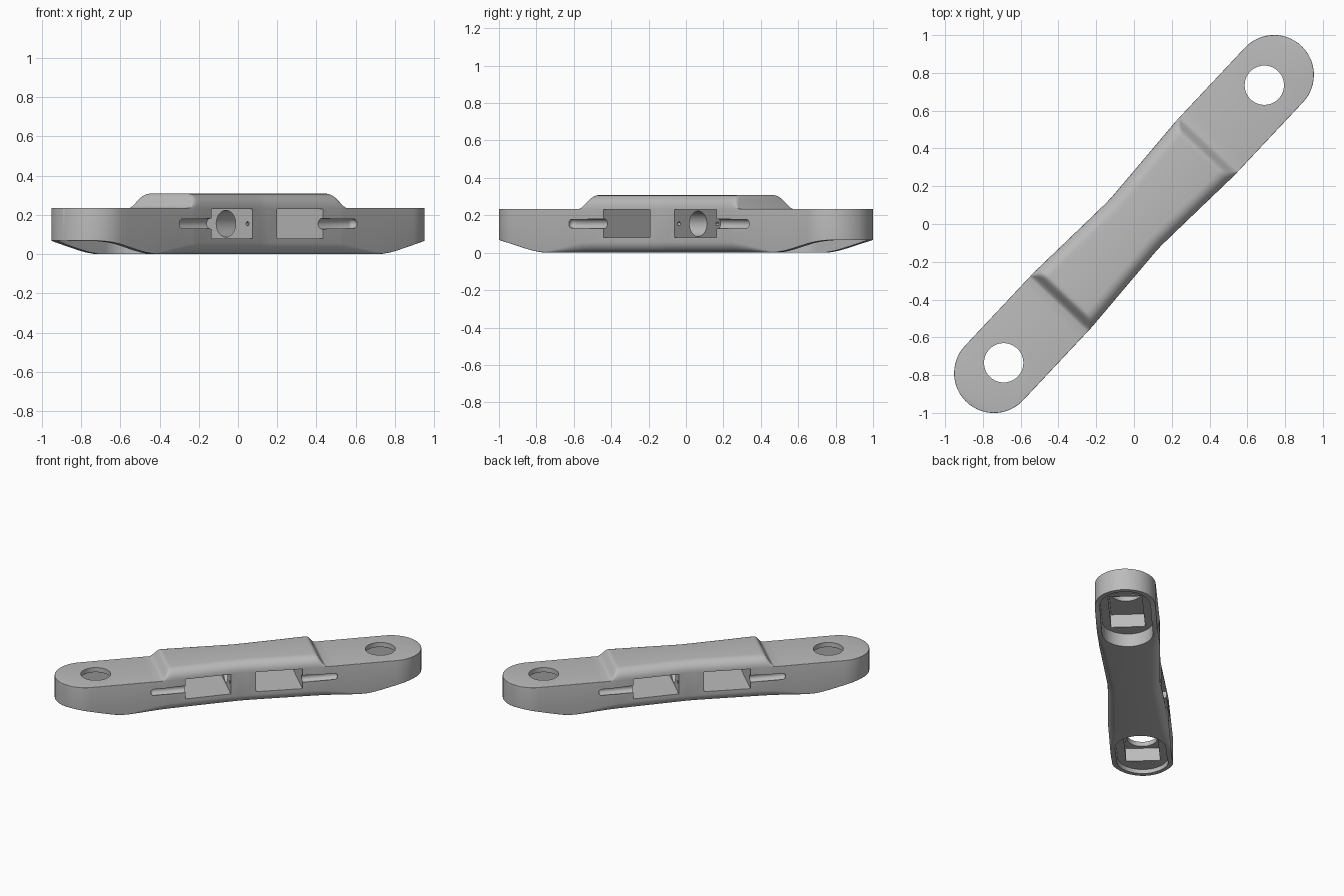
import bpy, bmesh, math
from mathutils import Matrix, Vector

cube = bpy.data.objects.get("Cube")
if cube:
    bpy.data.objects.remove(cube, do_unlink=True)

ANGLE = math.radians(46.8)   # heading of the arm in plan
R = 0.211                    # end radius
END = 1.083                  # centre of the rounded end
LOW, HIGH = 0.235, 0.308     # top of the ends and of the raised middle

grey = bpy.data.materials.new("mid grey")
grey.use_nodes = True
colour = (0.5, 0.5, 0.5, 1)
grey.diffuse_color = colour
grey.node_tree.nodes["Principled BSDF"].inputs["Base Color"].default_value = colour


def smooth(a, b, x):
    t = min(1, max(0, (x - a) / (b - a)))
    return t * t * (3 - 2 * t)


def add_object(name, bm):
    bmesh.ops.recalc_face_normals(bm, faces=bm.faces)
    mesh = bpy.data.meshes.new(name)
    bm.to_mesh(mesh)
    bm.free()
    mesh.materials.append(grey)
    ob = bpy.data.objects.new(name, mesh)
    bpy.context.collection.objects.link(ob)
    return ob


def section(u):
    """Cross-section of the arm at distance u from its middle."""
    a = abs(u)
    if a > END:
        w = math.sqrt(max(R * R - (a - END) ** 2, 0.0001))
    else:
        w = 0.182 + (R - 0.182) * min(1, math.hypot(a, 0.03) / 0.55)
    top = HIGH - (HIGH - LOW) * smooth(0.515, 0.585, a)
    bottom = 0.068 * smooth(0.82, 1.24, a)
    rt = min(max(0.003, top - LOW), w * 0.5)
    rb = min(0.003 + 0.055 * (1 - smooth(0.5, 0.9, a)), w * 0.5)
    half = []
    for i in range(7):
        t = math.pi / 2 * i / 6
        half.append((w - rb + rb * math.sin(t), bottom + rb - rb * math.cos(t)))
    for i in range(7):
        t = math.pi / 2 * i / 6
        half.append((w - rt + rt * math.cos(t), top - rt + rt * math.sin(t)))
    ring = half + [(-v, z) for v, z in reversed(half)]
    return [Vector((u, v, z)) for v, z in ring]


# Arm body, lofted from end to end
stations = [0.03, 0.1, 0.25, 0.4, 0.5]
stations += [0.515 + 0.07 * i / 8 for i in range(9)]
stations += [0.64 + 0.055 * i for i in range(8)]
stations += [END + R * math.sin(math.radians(d)) for d in range(0, 88, 6)]
stations += [END + R * math.sin(math.radians(88))]
stations = [-u for u in reversed(stations)] + [0] + stations
bm = bmesh.new()
rings = [[bm.verts.new(p) for p in section(u)] for u in stations]
for a, b in zip(rings, rings[1:]):
    for i in range(len(a)):
        j = (i + 1) % len(a)
        bm.faces.new((a[i], a[j], b[j], b[i]))
bm.faces.new(rings[0])
bm.faces.new(rings[-1])
arm = add_object("arm_body", bm)


def cut(bm):
    """Subtract a closed shape from the arm, then discard it."""
    cutter = add_object("cutter", bm)
    cutter.hide_render = True
    mod = arm.modifiers.new("cut", 'BOOLEAN')
    mod.operation = 'DIFFERENCE'
    mod.solver = 'EXACT'
    mod.object = cutter
    bpy.context.view_layer.objects.active = arm
    bpy.ops.object.modifier_apply(modifier=mod.name)
    bpy.data.objects.remove(cutter, do_unlink=True)


def box(u0, u1, v0, v1, z0, z1):
    bm = bmesh.new()
    size = Matrix.Diagonal((u1 - u0, v1 - v0, z1 - z0, 1))
    centre = Matrix.Translation(((u0 + u1) / 2, (v0 + v1) / 2, (z0 + z1) / 2))
    bmesh.ops.create_cube(bm, size=1, matrix=centre @ size)
    return bm


def cylinder(centre, radius, depth, along_u=False, sides=40):
    bm = bmesh.new()
    m = Matrix.Translation(centre)
    if along_u:
        m = m @ Matrix.Rotation(math.pi / 2, 4, 'Y')
    bmesh.ops.create_cone(bm, cap_ends=True, segments=sides, radius1=radius,
                          radius2=radius, depth=depth, matrix=m)
    return bm


def stadium(u0, u1, r, z0, z1):
    """Upright prism with rounded ends."""
    bm = bmesh.new()
    verts = []
    for c, start in ((u1 - r, -90), (u0 + r, 90)):
        for i in range(21):
            t = math.radians(start + 9 * i)
            verts.append(bm.verts.new((c + r * math.cos(t), r * math.sin(t), z0)))
    face = bm.faces.new(verts)
    up = bmesh.ops.extrude_face_region(bm, geom=[face])["geom"]
    bmesh.ops.translate(bm, vec=(0, 0, z1 - z0),
                        verts=[g for g in up if isinstance(g, bmesh.types.BMVert)])
    return bm


def capsule(u0, u1, v, z, r):
    """Lengthwise rod with domed ends."""
    bm = bmesh.new()
    bmesh.ops.create_uvsphere(bm, u_segments=24, v_segments=16, radius=r,
                              matrix=Matrix.Rotation(math.pi / 2, 4, 'Y'))
    for p in bm.verts:
        p.co += Vector((u1 - r if p.co.x > 0.0001 else u0 + r, v, z))
    return bm


# Openings, the same at both ends
for s in (-1, 1):
    def span(a, b):
        return min(s * a, s * b), max(s * a, s * b)

    cut(stadium(*span(0.62, 1.262), 0.176, -0.1, 0.1))          # shallow recess
    cut(box(*span(0.72, 1.14), -0.118, 0.118, 0.05, 0.2))       # deep pocket
    cut(cylinder((s * 1.008, 0, 0.2), 0.104, 0.2, sides=64))    # end hole
    cut(box(*span(0.09, 0.415), -0.4, 0.4, 0.08, 0.23))         # side window
    for side in (-1, 1):
        cut(capsule(*span(0.36, 0.665), side * 0.198, 0.155, 0.027))  # side slot
        # small screw holes in the partition and the recess
        cut(cylinder((s * 0.09, side * 0.15, 0.155), 0.011, 0.05, True, 12))
        for u in (0.69, 1.17):
            cut(cylinder((s * u, side * 0.06, 0.1), 0.009, 0.05, sides=12))

# Round opening through the middle partition
cut(cylinder((0, 0, 0.155), 0.068, 0.3, True, 48))

# Turn the arm to its heading and shade it
arm.data.transform(Matrix.Rotation(ANGLE, 4, 'Z'))
bpy.ops.object.select_all(action='DESELECT')
arm.select_set(True)
bpy.context.view_layer.objects.active = arm
bpy.ops.object.shade_smooth_by_angle(angle=math.radians(30))
